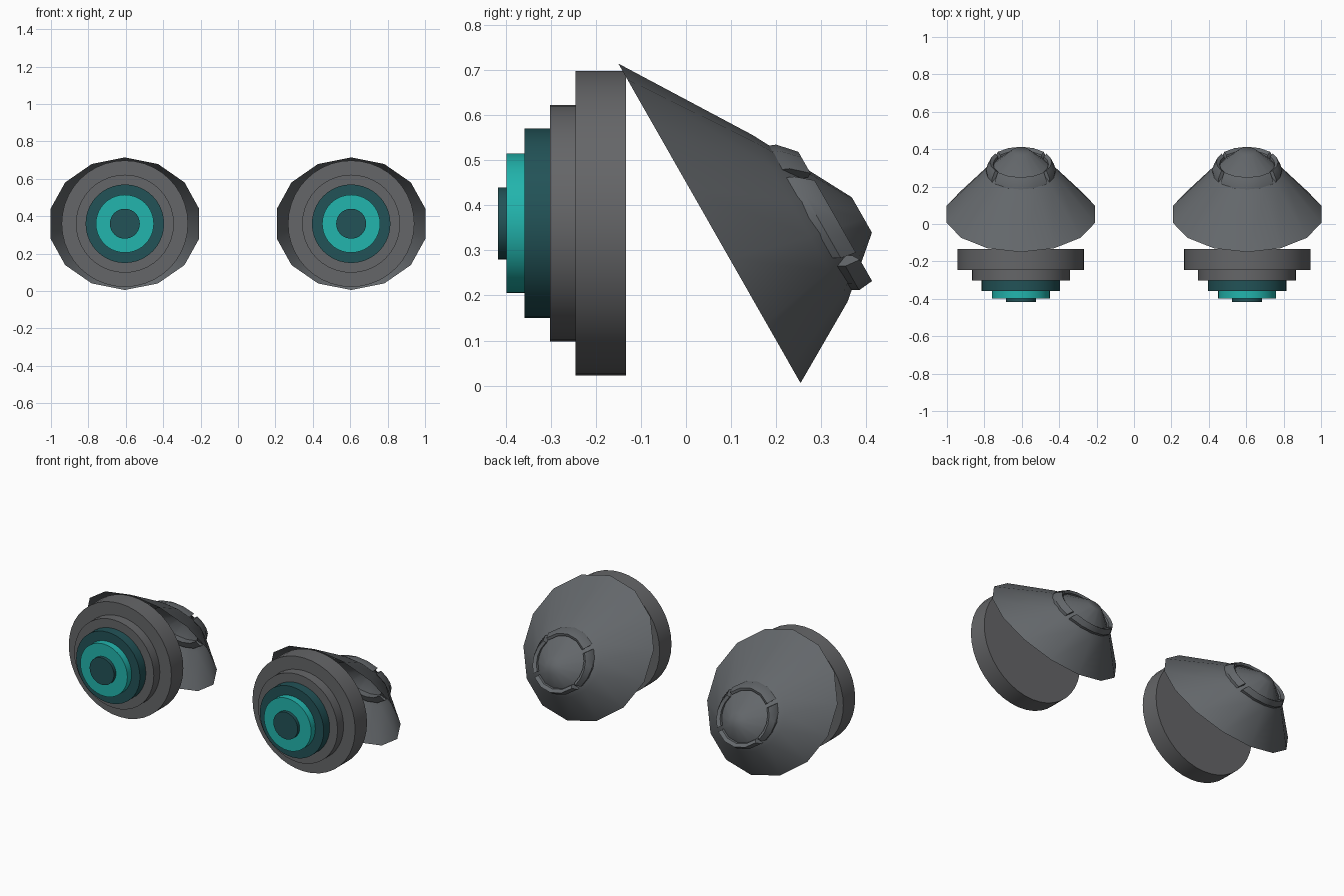
import bpy
import bmesh
from math import sin, cos, radians, pi

if "Cube" in bpy.data.objects:
    bpy.data.objects.remove(bpy.data.objects["Cube"], do_unlink=True)


def make_material(name, rgb):
    mat = bpy.data.materials.new(name)
    mat.use_nodes = True
    color = (*rgb, 1.0)
    mat.diffuse_color = color
    mat.node_tree.nodes["Principled BSDF"].inputs["Base Color"].default_value = color
    return mat


DISC_GREY = make_material("disc grey", (0.13, 0.132, 0.138))
SHELL_GREY = make_material("shell grey", (0.125, 0.135, 0.145))
DARK_TEAL = make_material("dark teal", (0.016, 0.085, 0.095))
BRIGHT_TEAL = make_material("bright teal", (0.016, 0.46, 0.42))

CENTER_Z = 0.36
TILT = radians(29.7)
SHELL_Y = 0.052


def finish(bm, name, mat, angle):
    bmesh.ops.recalc_face_normals(bm, faces=bm.faces)
    mesh = bpy.data.meshes.new(name)
    bm.to_mesh(mesh)
    bm.free()
    mesh.materials.append(mat)
    obj = bpy.data.objects.new(name, mesh)
    bpy.context.collection.objects.link(obj)
    bpy.ops.object.select_all(action='DESELECT')
    obj.select_set(True)
    bpy.context.view_layer.objects.active = obj
    bpy.ops.object.shade_smooth_by_angle(angle=radians(angle))
    return obj


def disc(name, x, radius, front, back, mat):
    """Round plate facing the front."""
    bpy.ops.mesh.primitive_cylinder_add(
        vertices=40, radius=radius, depth=back - front,
        location=(x, (front + back) / 2, CENTER_Z), rotation=(pi / 2, 0, 0))
    obj = bpy.context.object
    obj.name = name
    obj.data.materials.append(mat)
    bpy.ops.object.shade_smooth_by_angle(angle=radians(40))


def shell_point(x, depth, radius, t):
    """Point on the tilted, sheared cone at a given depth along its axis."""
    q = radius * cos(t) - 0.5 * depth
    return (x + radius * sin(t),
            SHELL_Y + cos(TILT) * depth - sin(TILT) * q,
            CENTER_Z + sin(TILT) * depth + cos(TILT) * q)


def bridge(bm, rows, close_rows, close_loop):
    """Quads between neighbouring rows of vertices."""
    n, m = len(rows), len(rows[0])
    for i in range(n if close_rows else n - 1):
        a, b = rows[i], rows[(i + 1) % n]
        for j in range(m if close_loop else m - 1):
            k = (j + 1) % m
            bm.faces.new((a[j], a[k], b[k], b[j]))


def shell(name, x):
    """Open cone with a small blunt tip."""
    bm = bmesh.new()
    sides = 14
    profile = [(0, 0.408), (0.18, 0.213), (0.303, 0.045)]
    rows = [[bm.verts.new(shell_point(x, d, r, 2 * pi * i / sides))
             for i in range(sides)] for d, r in profile]
    bridge(bm, rows, False, True)
    bm.faces.new(rows[-1])
    finish(bm, name, SHELL_GREY, 50)


def collar_arc(name, x, middle, half):
    """One raised piece of the split collar around the tip."""
    bm = bmesh.new()
    section = [(0.185, 0.183), (0.215, 0.186), (0.25, 0.165),
               (0.24, 0.148), (0.19, 0.145)]
    steps = 4
    rows = []
    for i in range(steps + 1):
        t = radians(middle + half * (2 * i / steps - 1))
        rows.append([bm.verts.new(shell_point(x, d, r, t)) for d, r in section])
    bridge(bm, rows, False, True)
    bm.faces.new(rows[0])
    bm.faces.new(rows[-1])
    finish(bm, name, SHELL_GREY, 35)


# Stepped front plates: name, radius, front y, back y, material
PLATES = [
    ("back_plate", 0.338, -0.245, -0.133, DISC_GREY),
    ("middle_plate", 0.262, -0.302, -0.245, DISC_GREY),
    ("outer_lens_ring", 0.21, -0.358, -0.302, DARK_TEAL),
    ("bright_lens_ring", 0.155, -0.398, -0.358, BRIGHT_TEAL),
    ("lens_center", 0.08, -0.417, -0.398, DARK_TEAL),
]
ARCS = [("top", 0, 48), ("left", 90, 34), ("bottom", 180, 48), ("right", 270, 34)]

for side, x in (("left", 0.605), ("right", -0.605)):
    for name, radius, front, back, mat in PLATES:
        disc(f"{side}_{name}", x, radius, front, back, mat)
    shell(f"{side}_rear_cone", x)
    for name, middle, half in ARCS:
        collar_arc(f"{side}_collar_{name}", x, middle, half)
